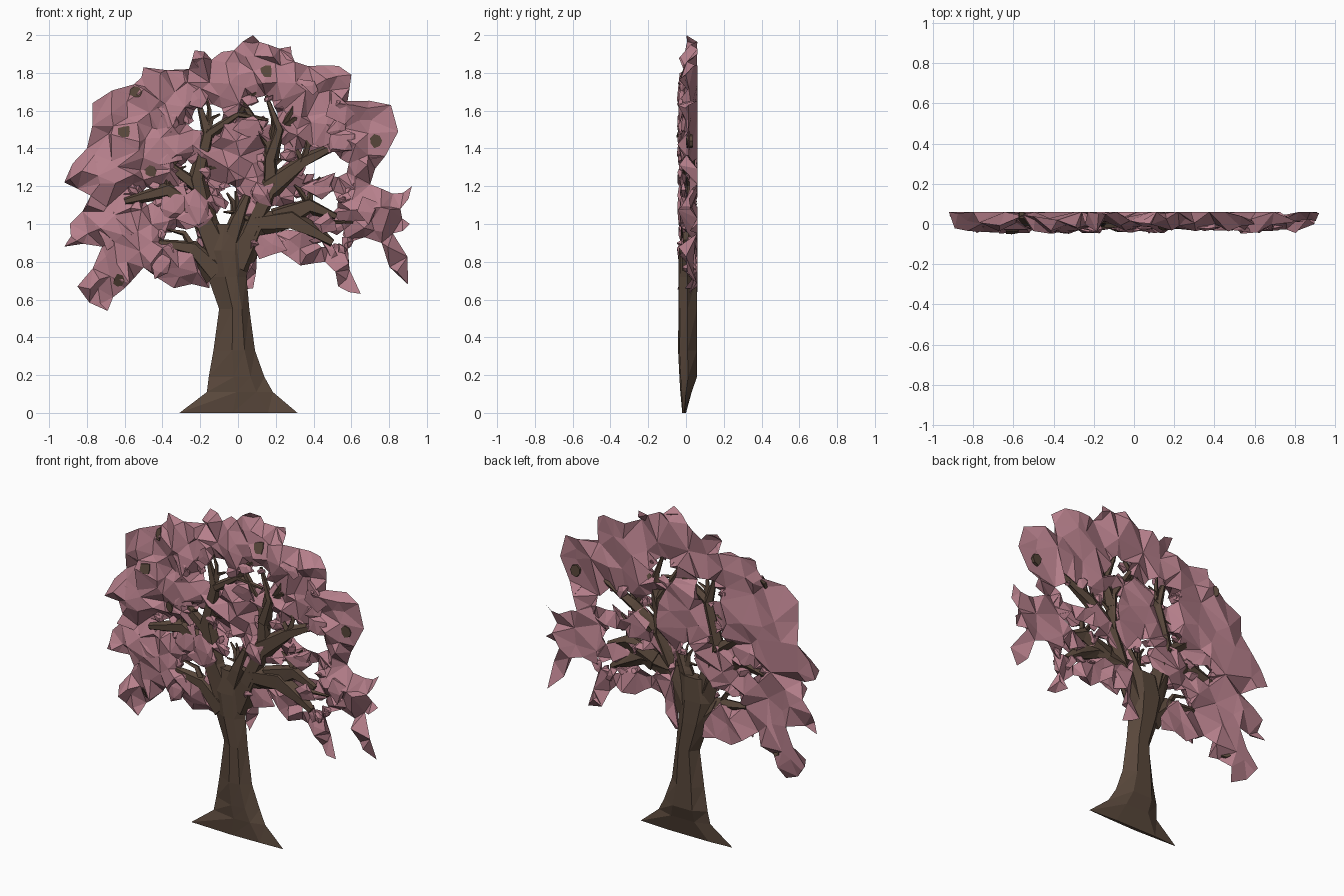
import bpy, bmesh, math, random
from mathutils import Vector, geometry

random.seed(11)
cube = bpy.data.objects.get("Cube")
if cube:
    bpy.data.objects.remove(cube)

BACK = 0.06


def material(name, rgb):
    mat = bpy.data.materials.new(name)
    mat.use_nodes = True
    colour = (*rgb, 1)
    mat.diffuse_color = colour
    mat.node_tree.nodes["Principled BSDF"].inputs["Base Color"].default_value = colour
    return mat


blossom = material("blossom pink", (0.47, 0.215, 0.26))
bark = material("bark brown", (0.1, 0.064, 0.044))


def make_object(name, bm, mat):
    bmesh.ops.remove_doubles(bm, verts=bm.verts, dist=0.0005)
    bmesh.ops.recalc_face_normals(bm, faces=bm.faces)
    mesh = bpy.data.meshes.new(name)
    bm.to_mesh(mesh)
    bm.free()
    mesh.materials.append(mat)
    obj = bpy.data.objects.new(name, mesh)
    bpy.context.collection.objects.link(obj)
    return obj


def skin(bm, rings):
    """Join rings of points into a closed, faceted tube."""
    loops = [[bm.verts.new(p) for p in ring] for ring in rings]
    for a, b in zip(loops, loops[1:]):
        for i in range(len(a)):
            j = (i + 1) % len(a)
            bm.faces.new((a[i], a[j], b[j]))
            bm.faces.new((a[i], b[j], b[i]))
    bm.faces.new(loops[0])
    bm.faces.new(loops[-1])


# Trunk: height, left edge, right edge, front, back
trunk_sections = [
    (0, -.31, .315, -.02, 0), (.11, -.165, .185, -.03, .03),
    (.19, -.155, .14, -.035, .058), (.33, -.13, .09, -.042, .058),
    (.55, -.1, .06, -.04, .058), (.72, -.16, .045, -.04, .058),
    (.86, -.2, .045, -.038, .055), (1.0, -.16, .04, -.02, .045),
]
bm = bmesh.new()
rings = []
for z, left, right, front, back in trunk_sections:
    mid, wide = (front + back) / 2, right - left
    rings.append([(left, mid, z), (left + wide * .45, front, z),
                  (left + wide * .75, front * .8, z), (right, mid, z),
                  (left + wide * .7, back, z), (left + wide * .25, back, z)])
skin(bm, rings)
make_object("trunk", bm, bark)


# Branches: start radius, then points across and up
def branch(bm, radius, path, sides=5):
    rings = []
    for i, (x, z) in enumerate(path):
        here = Vector(path[i])
        along = (Vector(path[min(i + 1, len(path) - 1)]) - Vector(path[max(i - 1, 0)])).normalized()
        across = Vector((-along.y, along.x))
        r = radius * (1 - .75 * i / (len(path) - 1))
        depth = min(r, .034)
        mid = random.uniform(0, .015)
        ring = []
        for k in range(sides):
            a = math.tau * k / sides + .3
            p = here + across * r * math.cos(a) * random.uniform(.75, 1.3)
            ring.append((p.x, mid + depth * math.sin(a), p.y))
        rings.append(ring)
    skin(bm, rings)


limbs = [
    (.09, [(-.02, .78), (.1, 1.0), (.28, 1.02), (.42, .95), (.5, .9)]),
    (.06, [(.06, .95), (.17, 1.2), (.17, 1.42), (.04, 1.62)]),
    (.065, [(.16, 1.18), (.34, 1.33), (.55, 1.43)]),
    (.08, [(-.1, .82), (-.2, 1.05), (-.37, 1.18), (-.6, 1.12)]),
    (.075, [(-.11, .74), (-.24, .87), (-.42, .9)]),
    (.07, [(-.08, .82), (-.01, 1.02), (.05, 1.15)]),
    (.06, [(-.13, .88), (-.22, 1.24), (-.16, 1.48), (-.2, 1.62)]),
    (.07, [(.2, 1.02), (.38, 1.1), (.52, 1.04)]),
    (.04, [(.17, 1.35), (.22, 1.5), (.15, 1.68)]),
    (.04, [(-.22, 1.2), (-.36, 1.31), (-.48, 1.36)]),
    (.03, [(-.15, 1.48), (0, 1.58), (.16, 1.55)]),
]
bm = bmesh.new()
for radius, path in limbs:
    branch(bm, radius, path)
    # Side twigs sprout from each inner joint
    for (x, z) in path[1:-1]:
        for n in range(2):
            a = random.uniform(.2, 2.9)
            step = Vector((math.cos(a), math.sin(a))) * random.uniform(.06, .1)
            bend = Vector((random.uniform(-.03, .03), .03))
            start = Vector((x, z))
            branch(bm, .02, [start, start + step + bend, start + step * 2], 4)
make_object("branches", bm, bark)

# Canopy silhouette, clockwise from the crown
outline = [
    (.08, 2), (.16, 1.95), (.28, 1.94), (.3, 1.86), (.45, 1.84), (.6, 1.79), (.58, 1.65),
    (.81, 1.63), (.78, 1.36), (.7, 1.21), (.82, 1.16), (.92, 1.2), (.86, 1.08), (.91, 1.0),
    (.82, .95), (.9, .68), (.76, .9), (.58, .9), (.65, .63), (.53, .67), (.46, .8), (.33, .78),
    (.2, .87), (.1, .83), (.08, .66), (.01, .67), (.06, .95), (.06, 1.12), (-.06, 1.14),
    (-.2, 1.02), (-.2, .82), (-.15, .66), (-.34, .66), (-.5, .77), (-.6, .66), (-.69, .54),
    (-.85, .67), (-.72, .88), (-.92, .88), (-.89, 1.0), (-.78, 1.15), (-.92, 1.22), (-.8, 1.4),
    (-.77, 1.64), (-.55, 1.74), (-.5, 1.83), (-.26, 1.82), (-.23, 1.92), (-.14, 1.87), (-.02, 1.92),
]
# Openings in the leaves: centre, half width, half height
openings = [
    (-.16, 1.56, .11, .08), (.12, 1.59, .1, .07), (.43, 1.32, .13, .08), (.42, 1.12, .12, .06),
    (-.05, 1.15, .06, .05), (-.46, 1.15, .1, .04), (.23, 1.02, .16, .1), (-.3, .93, .1, .06),
    (-.25, 1.28, .07, .07), (.2, 1.34, .06, .13), (.5, .92, .08, .05),
]


def ragged(points, amount):
    """Add an offset midpoint to every edge of a loop."""
    result = []
    for i, p in enumerate(points):
        a, b = Vector(p), Vector(points[(i + 1) % len(points)])
        d = b - a
        mid = (a + b) / 2 + Vector((-d.y, d.x)) * random.uniform(-amount, amount)
        result += [a, mid]
    return result


def inside(p, loop):
    hit = False
    for i, a in enumerate(loop):
        b = loop[i - 1]
        if (a.y > p.y) != (b.y > p.y) and p.x < (b.x - a.x) * (p.y - a.y) / (b.y - a.y) + a.x:
            hit = not hit
    return hit


edge_loop = ragged(outline, .2)
holes = []
for x, z, rx, rz in openings:
    ring = [(x + rx * math.cos(k * math.tau / 7) * random.uniform(.7, 1.25),
             z + rz * math.sin(k * math.tau / 7) * random.uniform(.7, 1.25)) for k in range(7)]
    holes.append(ragged(ring, .3))


def leafy(p):
    return inside(p, edge_loop) and not any(inside(p, h) for h in holes)


rim, rim_edges = [], []
for loop in [edge_loop] + holes:
    first, count = len(rim), len(loop)
    rim += loop
    rim_edges += [(first + i, first + (i + 1) % count) for i in range(count)]
rim_depth = [min(BACK, random.uniform(-.01, .1)) for p in rim]


# Leaf surface: jittered points triangulated inside the silhouette
def leaf_sheet(bm, spacing, near, far):
    points = list(rim)
    for i in range(int(2 / spacing)):
        for j in range(int(1.5 / spacing)):
            p = Vector((-1 + (i + random.random()) * spacing, .52 + (j + random.random()) * spacing))
            if leafy(p) and min((p - q).length for q in rim) > .03:
                points.append(p)
    coords, _, tris, origin, _, _ = geometry.delaunay_2d_cdt(points, rim_edges, [], 0, 1e-5)
    verts = []
    for co, source in zip(coords, origin):
        if not source:
            y = .03
        elif source[0] < len(rim):
            y = rim_depth[source[0]]
        else:
            y = min(BACK, random.uniform(near, far))
        verts.append(bm.verts.new((co.x, y, co.y)))
    for t in tris:
        if leafy(sum((coords[i] for i in t), Vector((0, 0))) / 3):
            bm.faces.new([verts[i] for i in t])
    for v in verts:
        if not v.link_faces:
            bm.verts.remove(v)


bm = bmesh.new()
leaf_sheet(bm, .08, -.05, .025)
leaf_sheet(bm, .13, .02, .08)
canopy = make_object("canopy", bm, blossom)


# Jagged leaf clumps: around the openings, then over the inner branches
def leaf_clump(bm, centre, size):
    tilt = random.uniform(-1.2, 1.2)
    made = bmesh.ops.create_icosphere(bm, subdivisions=1, radius=1)
    for v in made["verts"]:
        v.co *= random.uniform(.45, 1.5)
        x, z = v.co.x * size, v.co.z * size * .7
        v.co = centre + Vector((x * math.cos(tilt) - z * math.sin(tilt), v.co.y * .02,
                                x * math.sin(tilt) + z * math.cos(tilt)))
        v.co.y = min(BACK, v.co.y)


cut_ends = [(.15, 1.81), (-.6, 1.49), (-.54, 1.7), (.73, 1.44), (-.63, .7), (-.46, 1.28)]
bm = bmesh.new()
for x, z, rx, rz in openings:
    for n in range(4):
        a = random.uniform(0, math.tau)
        leaf_clump(bm, Vector((x + rx * 1.1 * math.cos(a), random.uniform(-.01, .035),
                               z + rz * 1.1 * math.sin(a))), random.uniform(.025, .055))
for n in range(60):
    p = Vector((random.uniform(-.75, .75), random.uniform(.75, 1.75)))
    clear = all((p - Vector(end)).length > .14 for end in cut_ends)
    if clear and all(leafy(p + Vector((dx, 0))) for dx in (-.06, 0, .06)):
        leaf_clump(bm, Vector((p.x, random.uniform(-.025, -.01), p.y)), random.uniform(.06, .1))
make_object("leaf_clumps", bm, blossom)

# Cut branch ends showing just proud of the leaf surface
bpy.context.view_layer.update()
bm = bmesh.new()
for x, z in cut_ends:
    rings = [[], []]
    for k in range(7):
        r = random.uniform(.026, .04)
        px, pz = x + r * math.cos(k * math.tau / 7), z + r * math.sin(k * math.tau / 7)
        hit, spot, _, _ = canopy.ray_cast(Vector((px, -1, pz)), Vector((0, 1, 0)))
        surface = spot.y if hit else 0
        rings[0].append((px, surface - .006, pz))
        rings[1].append((px, surface + .025, pz))
    skin(bm, rings)
make_object("branch_ends", bm, bark)
